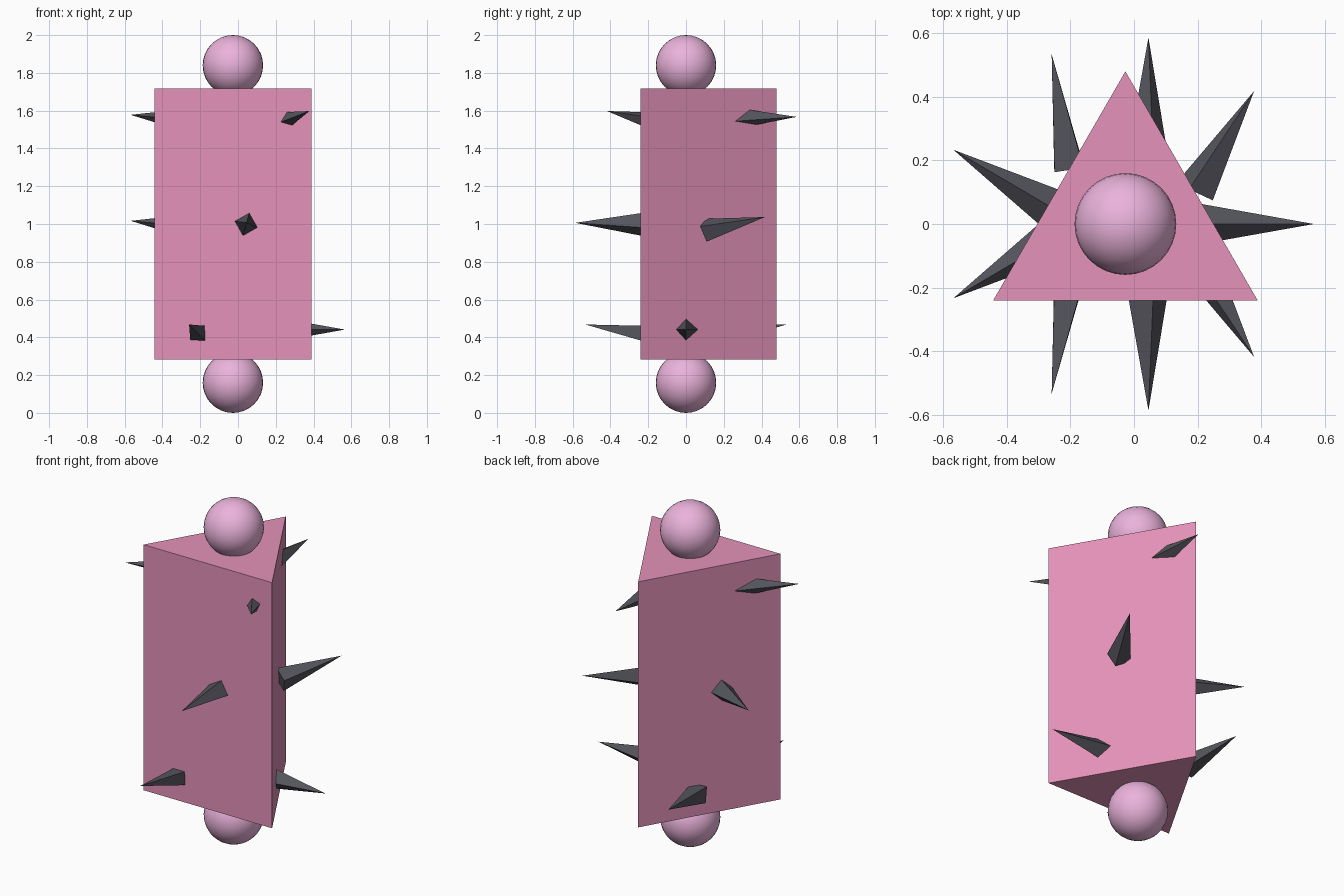
import bpy
from math import sin, cos, pi, radians

if "Cube" in bpy.data.objects:
    bpy.data.objects.remove(bpy.data.objects["Cube"])

CX = -0.027  # body axis sits slightly left of the overall centre


def material(name, rgb):
    m = bpy.data.materials.new(name)
    m.diffuse_color = (*rgb, 1)
    m.use_nodes = True
    m.node_tree.nodes["Principled BSDF"].inputs["Base Color"].default_value = m.diffuse_color
    return m


PINK = material("pink", (0.78, 0.29, 0.49))
LIGHT_PINK = material("light_pink", (0.83, 0.45, 0.71))
DARK = material("dark_grey", (0.09, 0.09, 0.11))


def finish(name, mat):
    ob = bpy.context.object
    ob.name = name
    ob.data.materials.append(mat)
    return ob


# Triangular prism body
bpy.ops.mesh.primitive_cylinder_add(vertices=3, radius=0.48, depth=1.436,
                                    location=(CX, 0, 1))
finish("body", PINK)

# Smooth balls at both ends
for name, z in (("bottom_ball", 0.16), ("top_ball", 1.84)):
    bpy.ops.mesh.primitive_uv_sphere_add(segments=32, ring_count=16, radius=0.16,
                                         location=(CX, 0, z))
    finish(name, LIGHT_PINK)
    bpy.ops.object.shade_smooth()

# Three rows of three four-sided spikes, each row turned 40 degrees
for row, z in enumerate((0.441, 1.002, 1.563)):
    for i in range(3):
        a = radians(row * 40 + i * 120)
        bpy.ops.mesh.primitive_cone_add(
            vertices=4, radius1=0.065, radius2=0, depth=0.365,
            location=(CX + 0.41 * cos(a), 0.41 * sin(a), z),
            rotation=(-sin(a) * pi / 2, cos(a) * pi / 2, 0))
        finish(f"spike_{row + 1}_{i + 1}", DARK)
